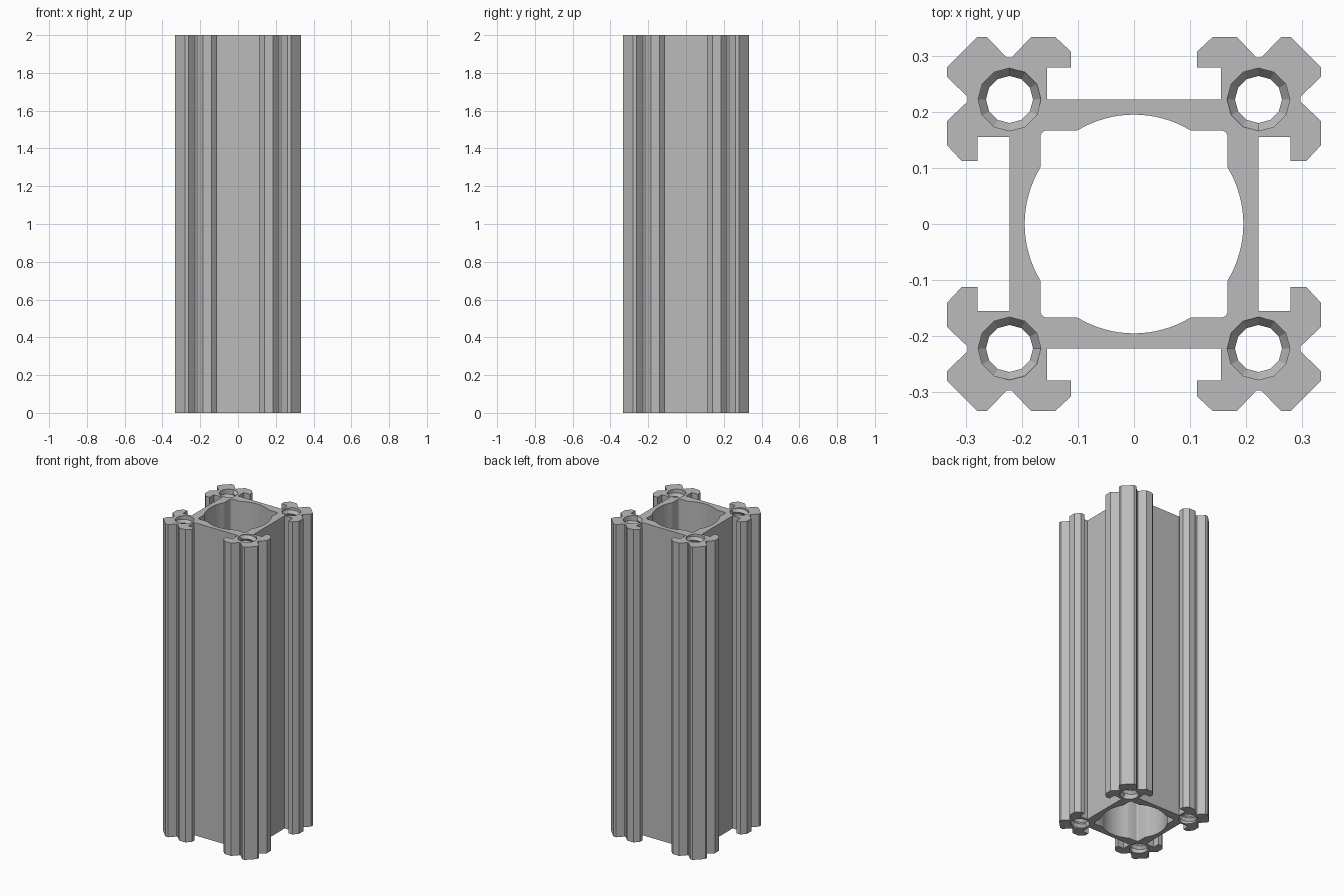
import bpy, bmesh, math
from mathutils import Matrix, Vector

cube = bpy.data.objects.get("Cube")
if cube:
    bpy.data.objects.remove(cube, do_unlink=True)

HEIGHT = 2.0
BORE_CENTRE = 0.222
BORE_RADIUS = 0.056
CREST_RADIUS = 0.042
TUBE_RADIUS = 0.195
INNER_HALF = 0.167
FILLET = 0.012
THREAD_TURNS = 55
THREAD_SIDES = 12

# Aluminium grey
grey = bpy.data.materials.new("aluminium grey")
grey.use_nodes = True
colour = (0.5, 0.5, 0.5, 1)
grey.diffuse_color = colour
grey.node_tree.nodes["Principled BSDF"].inputs["Base Color"].default_value = colour


def arc(cx, cy, radius, start, end, steps):
    angles = [start + (end - start) * i / steps for i in range(steps + 1)]
    return [(cx + radius * math.cos(a), cy + radius * math.sin(a)) for a in angles]


def mirrored(half):
    """Complete a quarter profile by reflecting it over its diagonal."""
    return half + [(y, x) for x, y in reversed(half)]


def four_fold(quarter):
    """Repeat a quarter profile around the centre."""
    return [Matrix.Rotation(k * math.pi / 2, 2) @ Vector(p)
            for k in range(4) for p in quarter]


def add_object(name, bm):
    mesh = bpy.data.meshes.new(name)
    bm.to_mesh(mesh)
    bm.free()
    mesh.materials.append(grey)
    obj = bpy.data.objects.new(name, mesh)
    bpy.context.collection.objects.link(obj)
    return obj


# Outer outline: wall, slot, lip, chamfers and corner notch
outer = four_fold(mirrored([
    (0.222, 0.155), (0.279, 0.155), (0.279, 0.112), (0.307, 0.112),
    (0.333, 0.14), (0.333, 0.184), (0.297, 0.218), (0.297, 0.227),
    (0.333, 0.262), (0.333, 0.28)]))

# Central opening: round tube merged with a filleted square
meet = math.acos(INNER_HALF / TUBE_RADIUS)
edge = INNER_HALF - FILLET
opening = four_fold(
    arc(0, 0, TUBE_RADIUS, 0, meet, 8)
    + arc(edge, edge, FILLET, 0, math.pi / 2, 4)
    + arc(0, 0, TUBE_RADIUS, math.pi / 2 - meet, math.pi / 2, 8)[:-1])

# Corner bores
corners = [(sx * BORE_CENTRE, sy * BORE_CENTRE) for sx in (-1, 1) for sy in (-1, 1)]
bores = [arc(x, y, BORE_RADIUS, 0, math.tau, THREAD_SIDES)[:-1] for x, y in corners]

# Extruded body
bm = bmesh.new()
edges = []
for loop in [outer, opening] + bores:
    verts = [bm.verts.new((p[0], p[1], 0)) for p in loop]
    edges += [bm.edges.new((v, verts[i - 1])) for i, v in enumerate(verts)]
bmesh.ops.triangle_fill(bm, edges=edges, use_beauty=True, normal=(0, 0, 1))
bmesh.ops.dissolve_limit(bm, angle_limit=0.01, verts=[], edges=bm.edges[:])
result = bmesh.ops.extrude_face_region(bm, geom=bm.faces[:], use_keep_orig=True)
top = [g for g in result["geom"] if isinstance(g, bmesh.types.BMVert)]
bmesh.ops.translate(bm, verts=top, vec=(0, 0, HEIGHT))
bmesh.ops.recalc_face_normals(bm, faces=bm.faces[:])
body = add_object("extruded_body", bm)
bpy.ops.object.select_all(action="DESELECT")
body.select_set(True)
bpy.context.view_layer.objects.active = body
bpy.ops.object.shade_smooth_by_angle(angle=math.radians(30))

# Internal screw threads, swept along a helix in each bore
pitch = HEIGHT / THREAD_TURNS
for i, (x, y) in enumerate(corners):
    bm = bmesh.new()
    verts = [bm.verts.new(p) for p in
             [(BORE_RADIUS, 0, 0), (CREST_RADIUS, 0, pitch / 2), (BORE_RADIUS, 0, pitch)]]
    for a, b in zip(verts, verts[1:]):
        bm.edges.new((a, b))
    thread = add_object(f"bore_thread_{i + 1}", bm)
    thread.location = (x, y, 0)
    thread.rotation_euler.z = i * math.pi / 2
    screw = thread.modifiers.new("helix", "SCREW")
    screw.screw_offset = pitch
    screw.iterations = THREAD_TURNS - 1
    screw.steps = screw.render_steps = THREAD_SIDES
    screw.use_smooth_shade = False
    screw.use_normal_flip = True
